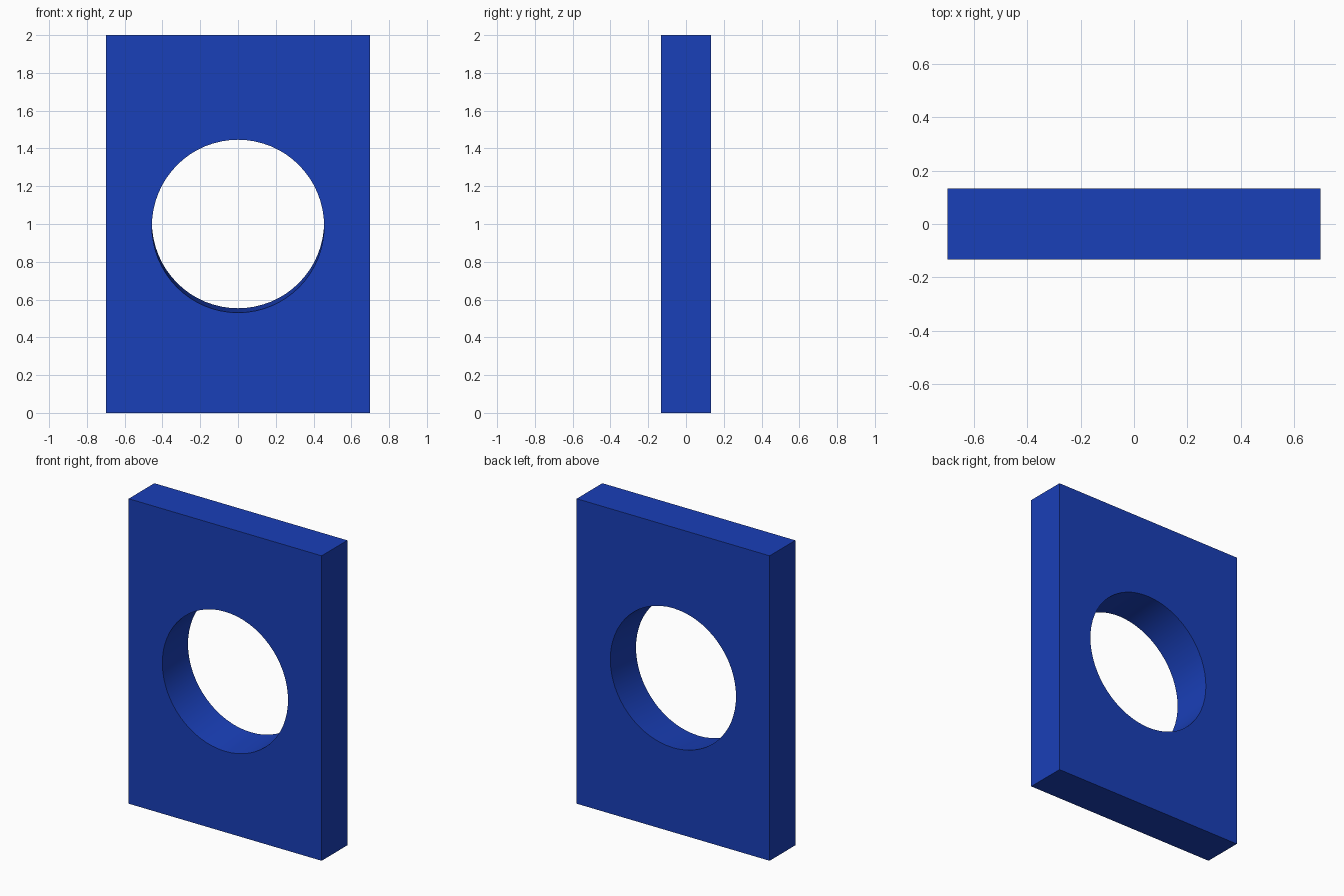
import bpy
from math import radians

if "Cube" in bpy.data.objects:
    bpy.data.objects.remove(bpy.data.objects["Cube"])

WIDTH, DEPTH, HEIGHT = 1.40, 0.266, 2.0
HOLE_RADIUS, HOLE_TILT = 0.456, 5

# Upright slab
bpy.ops.mesh.primitive_cube_add(size=1, location=(0, 0, HEIGHT / 2))
plate = bpy.context.object
plate.name = "plate"
plate.scale = (WIDTH, DEPTH, HEIGHT)
bpy.ops.object.transform_apply(location=True, rotation=False, scale=True)

# Round cutter, its axis rising slightly towards the back
bpy.ops.mesh.primitive_cylinder_add(
    vertices=64, radius=HOLE_RADIUS, depth=1.0,
    location=(0, 0, HEIGHT / 2), rotation=(radians(HOLE_TILT - 90), 0, 0))
cutter = bpy.context.object
cutter.name = "hole_cutter"
cutter.hide_render = True

# Cut the hole through the slab
hole = plate.modifiers.new("hole", 'BOOLEAN')
hole.operation = 'DIFFERENCE'
hole.solver = 'EXACT'
hole.object = cutter
bpy.ops.object.select_all(action='DESELECT')
plate.select_set(True)
bpy.context.view_layer.objects.active = plate
bpy.ops.object.modifier_apply(modifier=hole.name)
bpy.data.objects.remove(cutter, do_unlink=True)

# Smooth bore, sharp rims and corners
bpy.ops.object.shade_smooth_by_angle(angle=radians(30))

# Blue finish
blue = bpy.data.materials.new("blue")
blue.diffuse_color = (0.01, 0.05, 0.48, 1)
blue.use_nodes = True
blue.node_tree.nodes["Principled BSDF"].inputs["Base Color"].default_value = blue.diffuse_color
plate.data.materials.clear()
plate.data.materials.append(blue)
